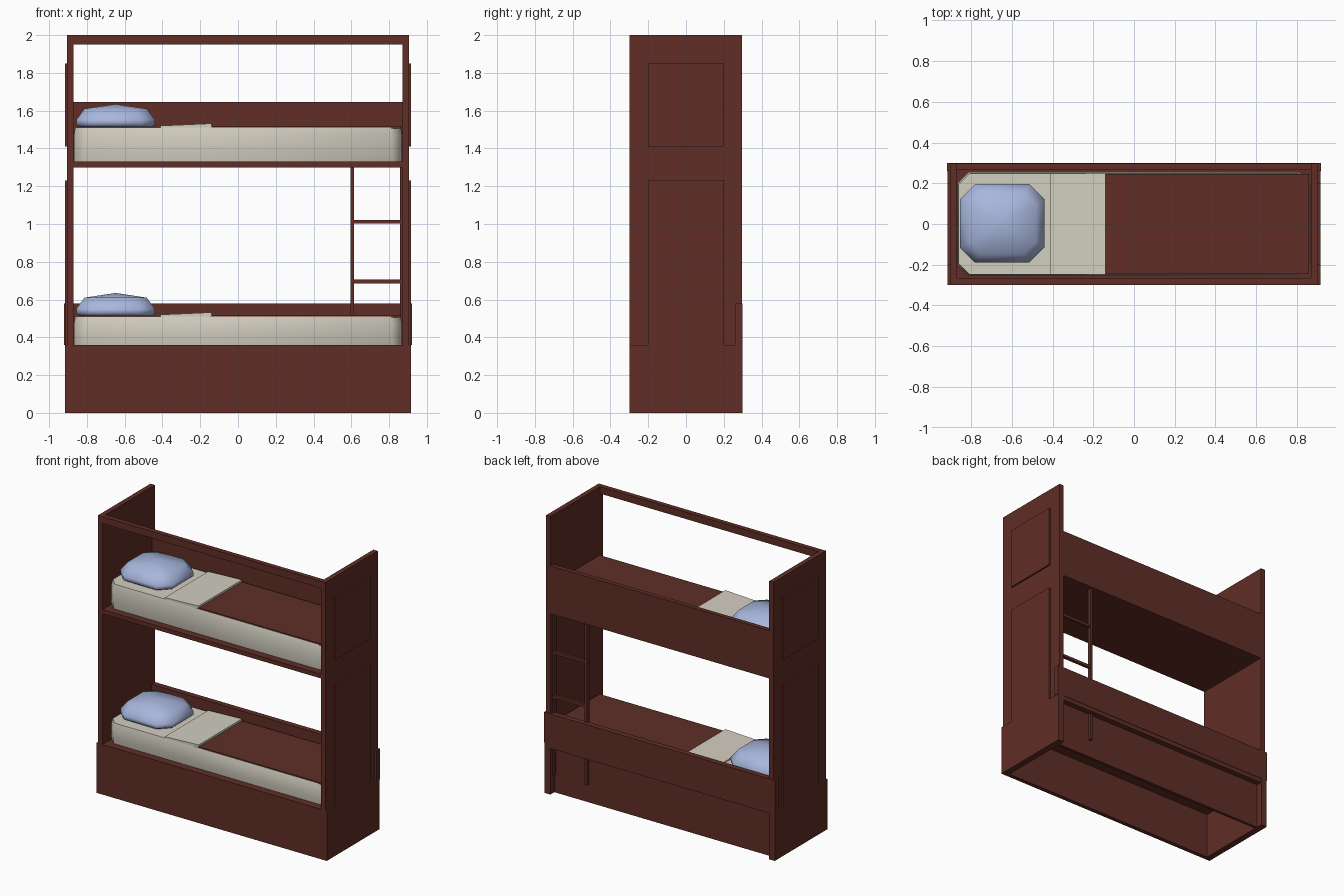
import bpy, bmesh, math

if "Cube" in bpy.data.objects:
    bpy.data.objects.remove(bpy.data.objects["Cube"])


def material(name, rgb):
    m = bpy.data.materials.new(name)
    m.diffuse_color = (*rgb, 1)
    m.use_nodes = True
    m.node_tree.nodes["Principled BSDF"].inputs["Base Color"].default_value = m.diffuse_color
    return m


WOOD = material("red_brown_wood", (0.115, 0.027, 0.019))
CREAM = material("cream_linen", (0.65, 0.62, 0.53))
BLUE = material("pale_blue", (0.39, 0.47, 0.72))


def finish(name, bm, mat, smooth=None):
    bmesh.ops.recalc_face_normals(bm, faces=bm.faces)
    me = bpy.data.meshes.new(name)
    bm.to_mesh(me)
    bm.free()
    me.materials.append(mat)
    ob = bpy.data.objects.new(name, me)
    bpy.context.collection.objects.link(ob)
    if smooth:
        bpy.ops.object.select_all(action='DESELECT')
        ob.select_set(True)
        bpy.context.view_layer.objects.active = ob
        bpy.ops.object.shade_smooth_by_angle(angle=math.radians(smooth))
    return ob


def box(name, x, y, z, mat=WOOD):
    bm = bmesh.new()
    bmesh.ops.create_cube(bm, size=1)
    for v in bm.verts:
        for i, (a, b) in enumerate((x, y, z)):
            v.co[i] = a if v.co[i] < 0 else b
    return finish(name, bm, mat)


def loft(name, cx, cy, rings, mat, smooth, peak=None):
    """Stack corner-cut rectangles (half x, half y, corner cut, z)."""
    bm = bmesh.new()
    loops = []
    for hx, hy, c, z in rings:
        pts = [(hx, hy - c), (hx - c, hy), (c - hx, hy), (-hx, hy - c),
               (-hx, c - hy), (c - hx, -hy), (hx - c, -hy), (hx, c - hy)]
        loops.append([bm.verts.new((cx + px, cy + py, z)) for px, py in pts])
    for a, b in zip(loops, loops[1:]):
        for i in range(8):
            j = (i + 1) % 8
            bm.faces.new((a[i], a[j], b[j], b[i]))
    bm.faces.new(loops[0][::-1])
    if peak:
        tip = bm.verts.new((cx, cy, peak))
        for i in range(8):
            bm.faces.new((loops[-1][i], loops[-1][(i + 1) % 8], tip))
    else:
        bm.faces.new(loops[-1])
    return finish(name, bm, mat, smooth)


# End boards, raised panels and base, mirrored left and right
for side, s in (("left", -1), ("right", 1)):
    def span(a, b):
        return tuple(sorted((s * a, s * b)))
    box(f"{side}_end_board", span(0.87, 0.905), (-0.3, 0.297), (0, 2))
    box(f"{side}_upper_panel", span(0.905, 0.917), (-0.2, 0.2), (1.41, 1.85))
    box(f"{side}_lower_panel", span(0.905, 0.917), (-0.2, 0.2), (0.36, 1.23))
    box(f"{side}_base_plate", span(0.905, 0.917), (-0.3, 0.26), (0, 0.36))
    box(f"{side}_back_foot", span(0.87, 0.917), (0.26, 0.3), (0, 0.36))

# Front frame, base and back rails
box("top_front_rail", (-0.87, 0.87), (-0.3, -0.265), (1.95, 2))
box("base_front", (-0.917, 0.917), (-0.3, -0.27), (0, 0.36))
box("base_back", (-0.87, 0.87), (0.235, 0.255), (0, 0.36))
box("lower_back_rail", (-0.92, 0.92), (0.26, 0.3), (0.36, 0.58))
box("upper_back_guard", (-0.87, 0.87), (0.265, 0.297), (1.3, 1.645))

# Ladder on the back
for i, (a, b) in enumerate(((0.595, 0.615), (0.858, 0.87))):
    box(f"ladder_post_{i}", (a, b), (0.25, 0.275), (0.13, 1.3))
for i, z in enumerate((0.695, 1.012)):
    box(f"ladder_rung_{i}", (0.615, 0.86), (0.252, 0.273), (z - 0.01, z + 0.01))

# Both bunks: slab, mattress, blanket, folded sheet, pillow
for level, slab, bottom, top in (("lower", 0.33, 0.36, 0.51),
                                 ("upper", 1.3, 1.33, 1.51)):
    box(f"{level}_slab", (-0.87, 0.87), (-0.298, 0.297), (slab, bottom))
    loft(f"{level}_mattress", 0, 0,
         [(0.868, 0.245, 0.05, bottom), (0.868, 0.255, 0.055, bottom + 0.05),
          (0.868, 0.255, 0.055, top - 0.04), (0.862, 0.247, 0.055, top)],
         CREAM, 50)
    box(f"{level}_blanket", (-0.3, 0.86), (-0.245, 0.245), (top - 0.005, top + 0.008))
    fold = box(f"{level}_sheet_fold", (-0.41, -0.14), (-0.247, 0.247),
               (top + 0.002, top + 0.022), CREAM)
    for v in fold.data.vertices:
        if v.co.x < -0.3:
            v.co.z -= 0.012
    loft(f"{level}_pillow", -0.648, 0.003,
         [(0.19, 0.175, 0.07, top + 0.003), (0.208, 0.193, 0.075, top + 0.018),
          (0.208, 0.193, 0.075, top + 0.042), (0.165, 0.15, 0.06, top + 0.1)],
         BLUE, 60, peak=top + 0.125)
